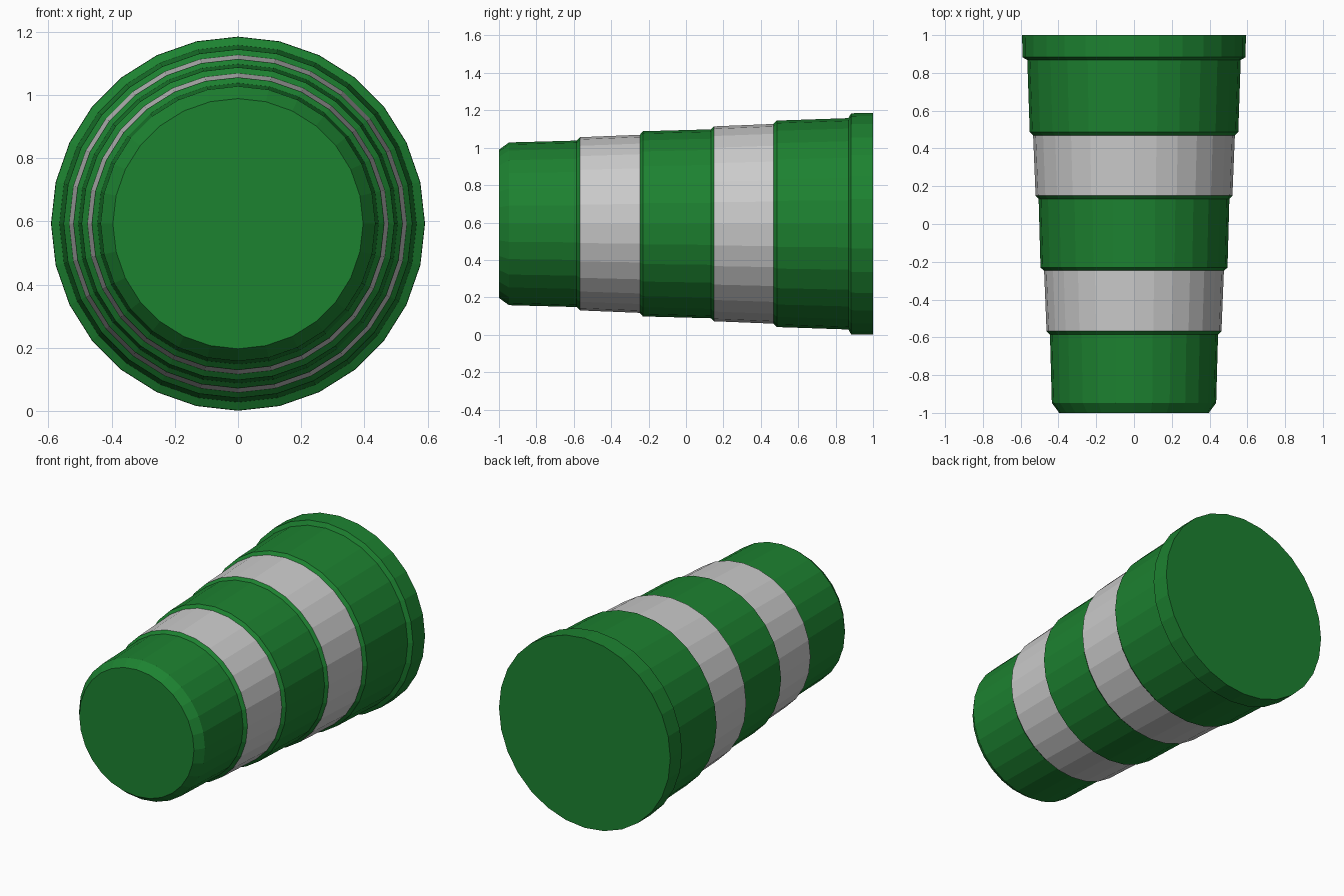
import bpy, bmesh, math

if "Cube" in bpy.data.objects:
    bpy.data.objects.remove(bpy.data.objects["Cube"])

SIDES = 28
AXIS_Z = 0.593  # barrel lies on its side, axis along y


def material(name, color):
    m = bpy.data.materials.new(name)
    m.diffuse_color = (*color, 1)
    m.use_nodes = True
    m.node_tree.nodes["Principled BSDF"].inputs["Base Color"].default_value = m.diffuse_color
    return m


green = material("green_plastic", (0.012, 0.223, 0.030))
grey = material("grey_reflective", (0.8, 0.8, 0.8))

# Profile (y, radius) from the narrow end to the wide rim
profile = [(-1.0, 0.396), (-0.947, 0.435), (-0.585, 0.445),
           (-0.567, 0.463), (-0.247, 0.476),   # narrow stripe
           (-0.231, 0.495), (0.133, 0.505),
           (0.15, 0.521), (0.468, 0.534),      # wide stripe
           (0.486, 0.552), (0.868, 0.565),
           (0.883, 0.591), (1.0, 0.592)]       # rim
STRIPES = (3, 7)

bm = bmesh.new()
rings = []
for y, r in profile:
    angles = [2 * math.pi * i / SIDES for i in range(SIDES)]
    rings.append([bm.verts.new((r * math.cos(a), y, AXIS_Z + r * math.sin(a))) for a in angles])

# Side walls, stripes use the second material
for k, (a, b) in enumerate(zip(rings, rings[1:])):
    for i in range(SIDES):
        j = (i + 1) % SIDES
        f = bm.faces.new((a[i], a[j], b[j], b[i]))
        f.material_index = 1 if k in STRIPES else 0

# End caps
bm.faces.new(rings[0])
bm.faces.new(rings[-1])
bmesh.ops.recalc_face_normals(bm, faces=bm.faces)

mesh = bpy.data.meshes.new("traffic_barrel")
bm.to_mesh(mesh)
bm.free()
mesh.materials.append(green)
mesh.materials.append(grey)
barrel = bpy.data.objects.new("traffic_barrel", mesh)
bpy.context.collection.objects.link(barrel)
